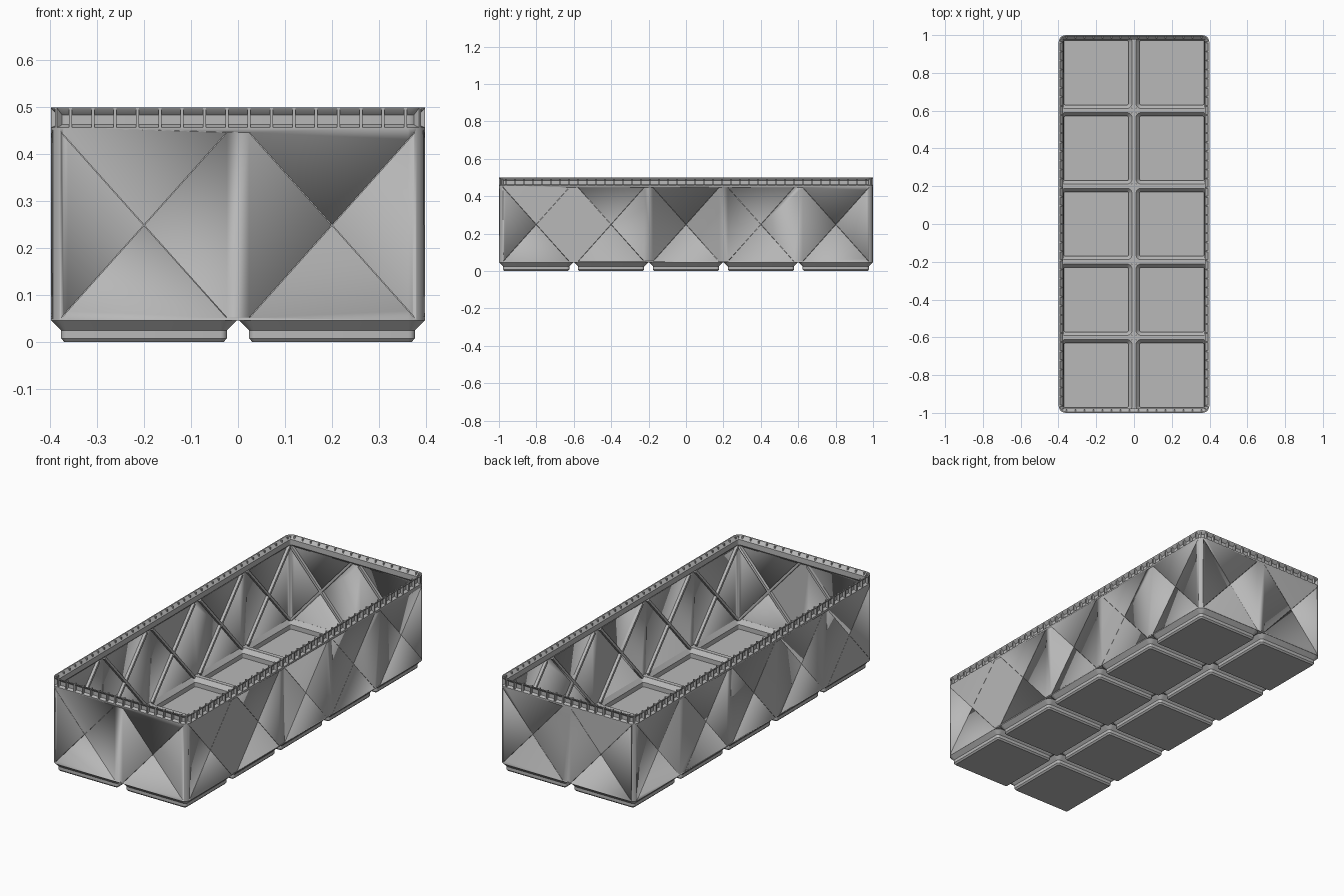
import bpy, bmesh, math

if "Cube" in bpy.data.objects:
    bpy.data.objects.remove(bpy.data.objects["Cube"])

HX, HY, R = 0.3985, 1.0, 0.036      # half width, half length, corner radius
PITCH = 0.4005
XS = [-PITCH / 2, PITCH / 2]
YS = [PITCH * k for k in (-2, -1, 0, 1, 2)]

grey = bpy.data.materials.new("grey plastic")
grey.diffuse_color = (0.48, 0.48, 0.48, 1)
grey.use_nodes = True
grey.node_tree.nodes["Principled BSDF"].inputs["Base Color"].default_value = grey.diffuse_color


def finish(bm, name):
    bmesh.ops.recalc_face_normals(bm, faces=bm.faces[:])
    me = bpy.data.meshes.new(name)
    bm.to_mesh(me)
    bm.free()
    me.materials.append(grey)
    ob = bpy.data.objects.new(name, me)
    bpy.context.collection.objects.link(ob)
    bpy.ops.object.select_all(action='DESELECT')
    ob.select_set(True)
    bpy.context.view_layer.objects.active = ob
    bpy.ops.object.shade_smooth_by_angle(angle=math.radians(30))
    return ob


def rounded_loop(bm, cx, cy, hx, hy, r, z, n=6):
    """Ring of vertices around a rounded rectangle."""
    ring = []
    for i, (sx, sy) in enumerate([(1, 1), (-1, 1), (-1, -1), (1, -1)]):
        for k in range(n + 1):
            a = math.pi / 2 * (i + k / n)
            ring.append(bm.verts.new((cx + sx * (hx - r) + r * math.cos(a),
                                      cy + sy * (hy - r) + r * math.sin(a), z)))
    return ring


def loft(bm, cx, cy, hx, hy, profile, closed):
    """Sweep an (inset, z) profile round a rounded rectangle."""
    rings = [rounded_loop(bm, cx, cy, hx - d, hy - d, max(R - d, 0.006), z)
             for d, z in profile]
    pairs = list(zip(rings, rings[1:]))
    if closed:
        pairs.append((rings[-1], rings[0]))
    else:
        bm.faces.new(rings[0])
        bm.faces.new(rings[-1])
    for a, b in pairs:
        for i in range(len(a)):
            j = (i + 1) % len(a)
            bm.faces.new((a[i], a[j], b[j], b[i]))


def hexa(bm, pts):
    """Six-sided solid from a bottom quad followed by a top quad."""
    v = [bm.verts.new(p) for p in pts]
    for f in ((0, 1, 2, 3), (4, 5, 6, 7), (0, 1, 5, 4),
              (1, 2, 6, 5), (2, 3, 7, 6), (3, 0, 4, 7)):
        bm.faces.new([v[i] for i in f])


def box(bm, x0, x1, y0, y1, z0, z1):
    hexa(bm, [(x, y, z) for z in (z0, z1)
              for x, y in ((x0, y0), (x1, y0), (x1, y1), (x0, y1))])


# The four walls: each maps (along, depth, z) to a position
WALLS = [(lambda u, d, z: (u, -HY + d, z), XS),
         (lambda u, d, z: (u, HY - d, z), XS),
         (lambda u, d, z: (HX - d, u, z), YS),
         (lambda u, d, z: (-HX + d, u, z), YS)]


def diagonals(name, half, z0, z1, width, d0, d1):
    """Crossed diagonal bars in every wall panel."""
    bm = bmesh.new()
    for place, centres in WALLS:
        for c in centres:
            for s in (-1, 1):
                a, b = (c - s * half, z0), (c + s * half, z1)
                length = math.hypot(b[0] - a[0], b[1] - a[1])
                nx = -(b[1] - a[1]) / length * width / 2
                nz = (b[0] - a[0]) / length * width / 2
                quad = [(a[0] + nx, a[1] + nz), (b[0] + nx, b[1] + nz),
                        (b[0] - nx, b[1] - nz), (a[0] - nx, a[1] - nz)]
                hexa(bm, [place(u, d, z) for d in (d0, d1) for u, z in quad])
    return finish(bm, name)


# Wall shell with the recessed stacking lip
bm = bmesh.new()
loft(bm, 0, 0, HX, HY, [
    (0, 0.046), (0, 0.457), (0.015, 0.463), (0.015, 0.484), (0.001, 0.497), (0, 0.5),
    (0.006, 0.5), (0.023, 0.483), (0.023, 0.455), (0.009, 0.441), (0.009, 0.046)], True)
walls = finish(bm, "walls")

# Hollow feet
bm = bmesh.new()
for x in XS:
    for y in YS:
        loft(bm, x, y, 0.1985, 0.1985, [
            (0.029, 0), (0.0215, 0.008), (0.0215, 0.025), (0.0005, 0.046),
            (0.0005, 0.055), (0.009, 0.055), (0.028, 0.034), (0.028, 0.010)], False)
finish(bm, "feet")

# Ridges closing the gaps between the feet
bm = bmesh.new()
box(bm, -0.011, 0.011, -HY + 0.004, HY - 0.004, 0.046, 0.0552)
for k in (-1.5, -0.5, 0.5, 1.5):
    y = PITCH * k
    box(bm, -HX + 0.004, HX - 0.004, y - 0.011, y + 0.011, 0.046, 0.0552)
finish(bm, "floor_ridges")

# Inner cross ribs, each split by a fine slit from the outside
ribs = diagonals("cross_ribs", 0.176, 0.054, 0.446, 0.013, 0.007, 0.024)
slits = diagonals("slit_cutter", 0.176, 0.052, 0.446, 0.0012, -0.01, 0.02)
slits.hide_render = True
slits.hide_viewport = True
for ob in (walls, ribs):
    mod = ob.modifiers.new("slits", 'BOOLEAN')
    mod.operation = 'DIFFERENCE'
    mod.solver = 'EXACT'
    mod.use_self = True
    mod.object = slits

# Small fins bridging the lip recess
bm = bmesh.new()
W, Z0, Z1 = 0.0032, 0.456, 0.4995
for place, centres in WALLS:
    count, step = (16, 0.0476) if centres is XS else (41, 0.0481)
    for k in range(count):
        c = (k - (count - 1) / 2) * step
        hexa(bm, [place(c + u, d, z) for z in (Z0, Z1)
                  for u, d in ((-W, 0), (W, 0), (W, 0.018), (-W, 0.018))])
# Corner fins
for sx in (-1, 1):
    for sy in (-1, 1):
        q = math.sqrt(0.5)
        pts = []
        for z in (Z0, Z1):
            for r, t in ((R, -W), (R, W), (R - 0.018, W), (R - 0.018, -W)):
                pts.append((sx * (HX - R + (r - t) * q), sy * (HY - R + (r + t) * q), z))
        hexa(bm, pts)
finish(bm, "lip_fins")
